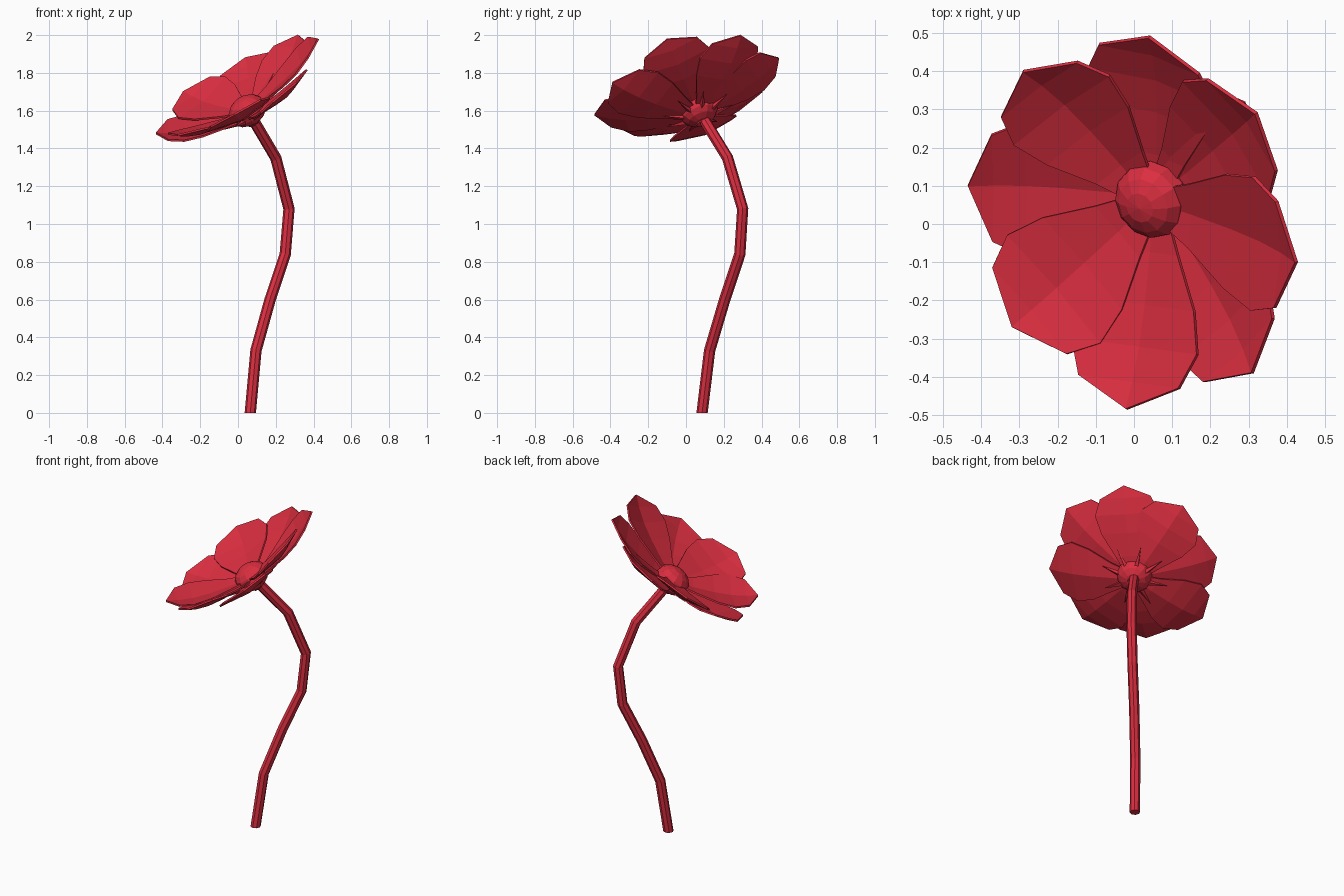
import bpy
import bmesh
from mathutils import Vector, Matrix

cube = bpy.data.objects.get("Cube")
if cube:
    bpy.data.objects.remove(cube, do_unlink=True)

RED = (0.70, 0.027, 0.05, 1.0)
red = bpy.data.materials.new("poppy red")
red.use_nodes = True
red.diffuse_color = RED
red.node_tree.nodes["Principled BSDF"].inputs["Base Color"].default_value = RED

AXIS = Vector((-0.5, -0.33, 0.85)).normalized()   # direction the bloom faces
HEART = Vector((0.06, 0.07, 1.57))                # where stem and petals meet


def finish(bm, name):
    bmesh.ops.recalc_face_normals(bm, faces=bm.faces)
    mesh = bpy.data.meshes.new(name)
    bm.to_mesh(mesh)
    bm.free()
    mesh.materials.append(red)
    obj = bpy.data.objects.new(name, mesh)
    bpy.context.scene.collection.objects.link(obj)
    return obj


def loft(name, path, radii, sides, first=None):
    """Tube through the path with one ring per point and closed ends."""
    bm = bmesh.new()
    rings = []
    for i, p in enumerate(path):
        tangent = path[min(i + 1, len(path) - 1)] - path[max(i - 1, 0)]
        if i == 0 and first:
            tangent = first
        turn = Vector((0, 0, 1)).rotation_difference(tangent.normalized()).to_matrix().to_4x4()
        rings.append(bmesh.ops.create_circle(
            bm, segments=sides, radius=radii[i],
            matrix=Matrix.Translation(p) @ turn)["verts"])
    for a, b in zip(rings, rings[1:]):
        for k in range(sides):
            m = (k + 1) % sides
            bm.faces.new((a[k], a[m], b[m], b[k]))
    bm.faces.new(rings[0])
    bm.faces.new(rings[-1])
    return finish(bm, name)


# Bent stem
stem_path = [Vector(p) for p in (
    (0.065, 0.085, 0), (0.095, 0.125, 0.33), (0.17, 0.205, 0.6),
    (0.25, 0.285, 0.84), (0.27, 0.3, 1.08), (0.2, 0.22, 1.35), (0.07, 0.085, 1.57))]
loft("stem", stem_path, [0.03] * len(stem_path), 8, Vector((0, 0, 1)))

# Petal profile: distance along the petal, half width, outward sag
PROFILE = [(0, 0.03, 0), (0.25, 0.09, 0.02), (0.5, 0.16, 0.03),
           (0.7, 0.188, 0.03), (0.87, 0.15, 0.018)]


def petal(name, tip, lift):
    base = HEART + AXIS * lift
    along = tip - base
    side = AXIS.cross(along).normalized()
    up = along.cross(side).normalized()
    bm = bmesh.new()
    rows = []
    for t, half, sag in PROFILE:
        mid = base + along * t - up * sag
        edge = up * (half * 0.16)
        rows.append([bm.verts.new(v) for v in
                     (mid - side * half + edge, mid, mid + side * half + edge)])
    for a, b in zip(rows, rows[1:]):
        for k in range(2):
            bm.faces.new((a[k], a[k + 1], b[k + 1], b[k]))
    point = bm.verts.new(tip)
    for k in range(2):
        bm.faces.new((rows[-1][k], rows[-1][k + 1], point))
    obj = finish(bm, name)
    skin = obj.modifiers.new("thickness", "SOLIDIFY")
    skin.thickness = 0.01
    skin.offset = 0


# Ring of eight petals, alternately tucked under their neighbours
tips = [Vector(p) for p in (
    (0.04, 0.49, 1.88), (0.32, 0.29, 2.0), (0.425, -0.1, 1.98), (0.31, -0.39, 1.75),
    (-0.02, -0.485, 1.58), (-0.32, -0.27, 1.47), (-0.435, 0.1, 1.48), (-0.29, 0.4, 1.70))]
lifts = [0.01, 0, 0.03, 0, 0.015, 0.025, 0, 0.03]
for i, (tip, lift) in enumerate(zip(tips, lifts)):
    petal(f"petal_{i + 1}", tip, lift)

# Slender sepals behind the gaps between petals
for i, tip in enumerate(tips):
    heading = ((tip + tips[(i + 1) % len(tips)]) / 2 - HEART).normalized()
    start = HEART - AXIS * 0.015
    end = start + heading * 0.21 - AXIS * 0.03
    loft(f"sepal_{i + 1}", [start, start.lerp(end, 0.4), end], [0.012, 0.016, 0.001], 4)

# Small cup joining stem and bloom
loft("calyx", [HEART - AXIS * 0.05, HEART + AXIS * 0.015], [0.03, 0.055], 8)

# Faceted dome in the middle
bm = bmesh.new()
turn = Vector((0, 0, 1)).rotation_difference(AXIS).to_matrix().to_4x4()
bmesh.ops.create_uvsphere(
    bm, u_segments=12, v_segments=8, radius=0.105,
    matrix=Matrix.Translation(Vector((0.05, 0.065, 1.6))) @ turn @ Matrix.Diagonal((1, 1, 0.75, 1)))
finish(bm, "flower_centre")
